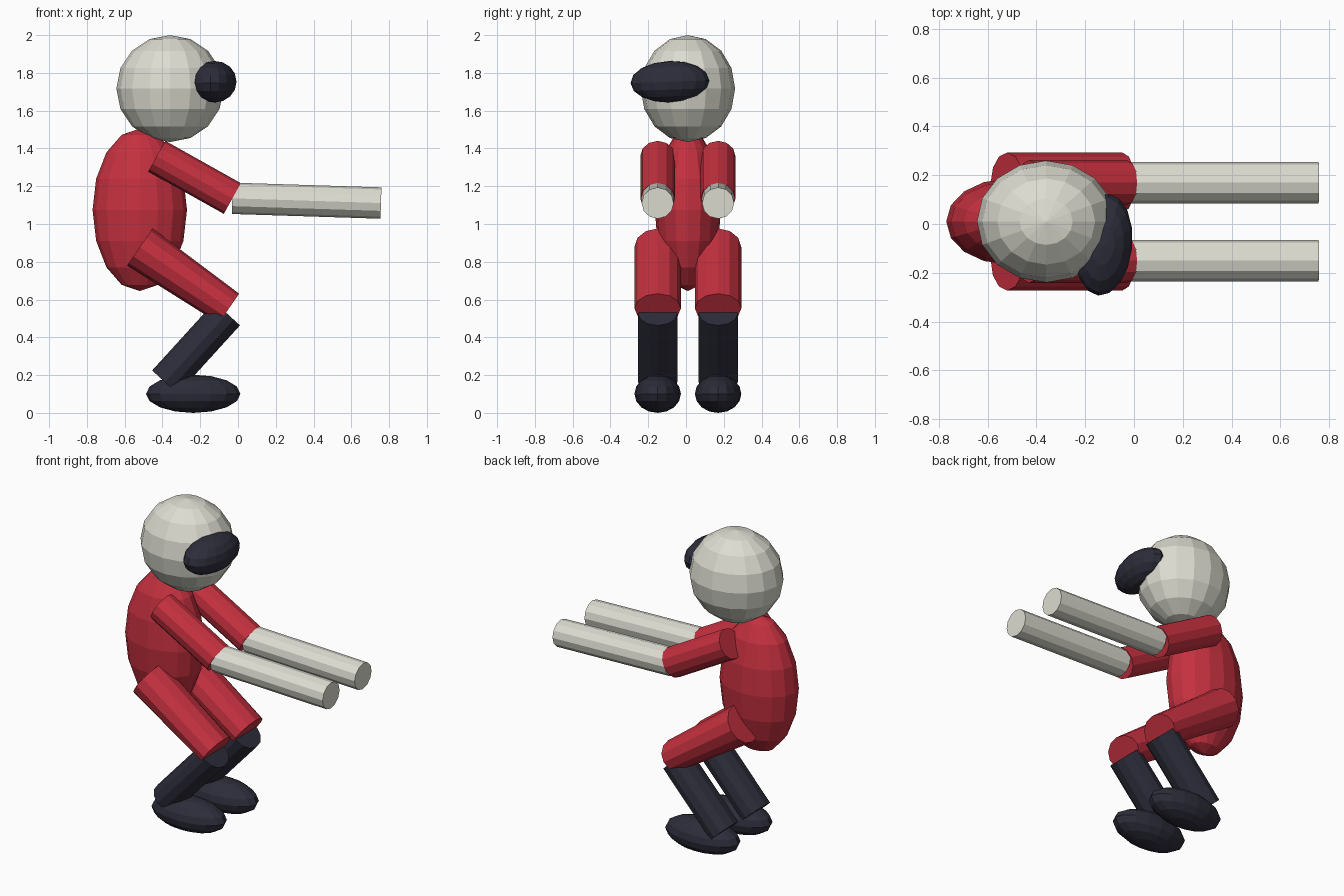
import bpy, bmesh, math
from mathutils import Vector, Matrix

if "Cube" in bpy.data.objects:
    bpy.data.objects.remove(bpy.data.objects["Cube"])


def material(name, rgb):
    m = bpy.data.materials.new(name)
    m.diffuse_color = (*rgb, 1)
    m.use_nodes = True
    m.node_tree.nodes["Principled BSDF"].inputs["Base Color"].default_value = m.diffuse_color
    return m


RED = material("red suit", (0.56, 0.03, 0.05))
WHITE = material("off white", (0.72, 0.72, 0.64))
NAVY = material("dark navy", (0.026, 0.026, 0.043))


def finish(name, bm, mat):
    mesh = bpy.data.meshes.new(name)
    bm.to_mesh(mesh)
    bm.free()
    mesh.materials.append(mat)
    ob = bpy.data.objects.new(name, mesh)
    bpy.context.collection.objects.link(ob)
    return ob


def ellipsoid(name, center, radii, mat, segments=16, rings=8, rot=(0, 0, 0)):
    bm = bmesh.new()
    bmesh.ops.create_uvsphere(bm, u_segments=segments, v_segments=rings, radius=1)
    bmesh.ops.scale(bm, vec=radii, verts=bm.verts)
    ob = finish(name, bm, mat)
    ob.location = center
    ob.rotation_euler = rot
    return ob


def limb(name, y, start, end, depth0, depth1, width, mat, segments=12):
    """Capped tube in the xz plane; depth is its radius in that plane, width along y."""
    a, b = Vector((start[0], y, start[1])), Vector((end[0], y, end[1]))
    axis = b - a
    bm = bmesh.new()
    bmesh.ops.create_cone(bm, cap_ends=True, segments=segments,
                          radius1=1, radius2=1, depth=axis.length)
    for v in bm.verts:
        v.co.x *= depth0 if v.co.z < 0 else depth1
        v.co.y *= width
    turn = Matrix.Rotation(math.atan2(axis.x, axis.z), 4, 'Y')
    bmesh.ops.transform(bm, matrix=Matrix.Translation((a + b) / 2) @ turn, verts=bm.verts)
    return finish(name, bm, mat)


# Body, head and visor
ellipsoid("torso", (-0.52, 0.01, 1.075), (0.25, 0.175, 0.43), RED)
ellipsoid("head", (-0.36, 0.01, 1.717), (0.284, 0.25, 0.283), WHITE)
ellipsoid("visor", (-0.125, -0.085, 1.753), (0.118, 0.21, 0.11), NAVY,
          rot=(math.radians(2), 0, math.radians(-6)))

# Arms, legs and feet on both sides
for side, y in (("right", -0.15), ("left", 0.17)):
    limb(side + "_upper_arm", y, (-0.43, 1.359), (-0.03, 1.135), 0.093, 0.093, 0.092, RED)
    limb(side + "_forearm", y, (-0.03, 1.136), (0.757, 1.111), 0.083, 0.083, 0.085, WHITE)
    limb(side + "_thigh", y, (-0.52, 0.878), (-0.048, 0.553), 0.119, 0.095, 0.123, RED)
    limb(side + "_shin", y, (-0.057, 0.525), (-0.387, 0.163), 0.0915, 0.0915, 0.104, NAVY)
    ellipsoid(side + "_foot", (-0.237, y, 0.101), (0.25, 0.123, 0.101), NAVY)
